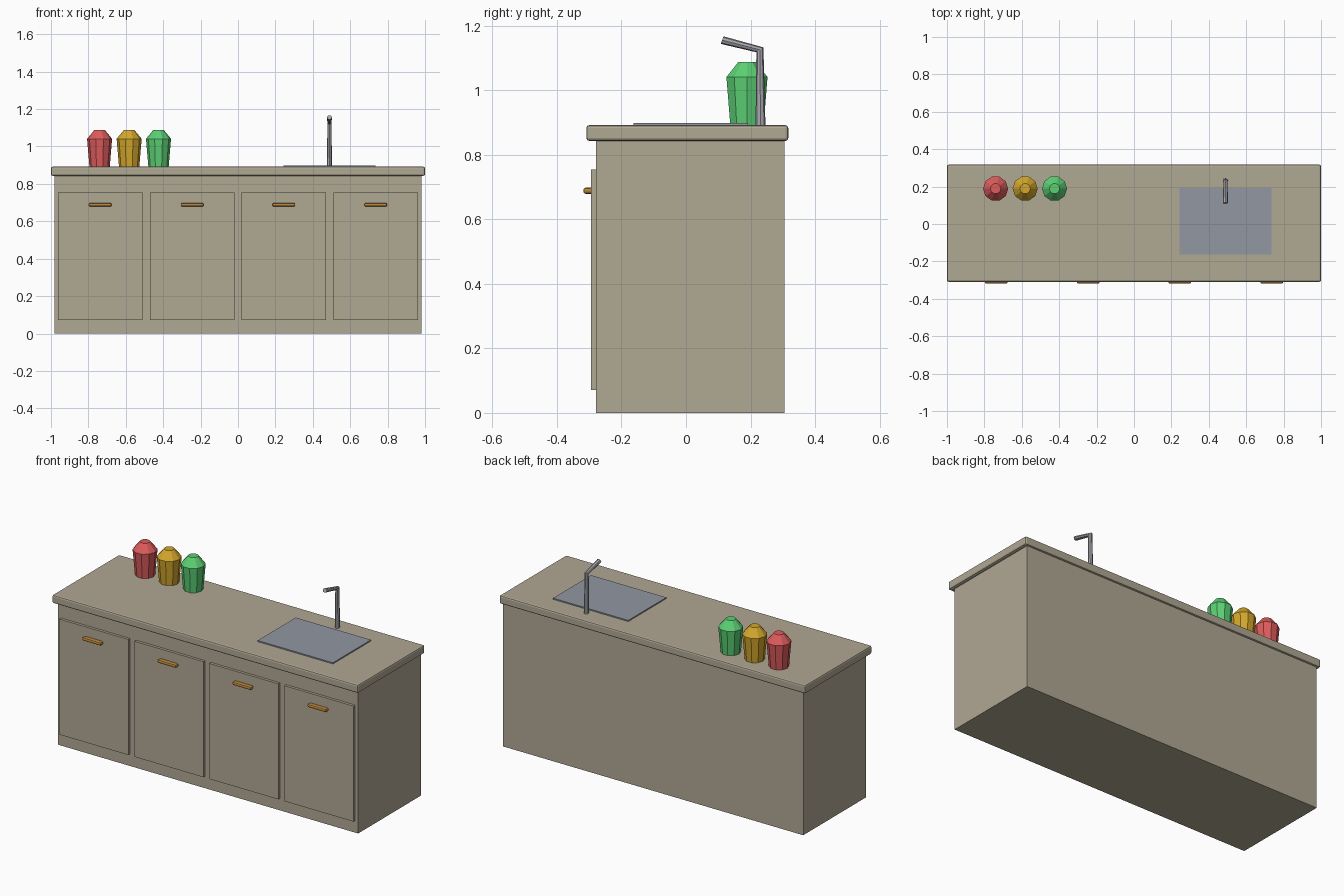
import bpy, bmesh, math
from mathutils import Vector

if "Cube" in bpy.data.objects:
    bpy.data.objects.remove(bpy.data.objects["Cube"])


def lin(c):
    c /= 255
    return c / 12.92 if c <= 0.04045 else ((c + 0.055) / 1.055) ** 2.4


def mat(name, r, g, b):
    m = bpy.data.materials.new(name)
    m.diffuse_color = (lin(r), lin(g), lin(b), 1)
    m.use_nodes = True
    m.node_tree.nodes["Principled BSDF"].inputs["Base Color"].default_value = m.diffuse_color
    return m


STONE = mat("warm_grey", 176, 168, 148)
SINK = mat("blue_grey", 146, 151, 161)
STEEL = mat("steel", 168, 168, 175)
WOOD = mat("brown", 186, 134, 58)
RED = mat("red", 222, 92, 92)
YELLOW = mat("yellow", 212, 168, 44)
GREEN = mat("green", 92, 208, 116)


def finish(name, bm, material):
    bmesh.ops.recalc_face_normals(bm, faces=bm.faces)
    me = bpy.data.meshes.new(name)
    bm.to_mesh(me)
    bm.free()
    me.materials.append(material)
    ob = bpy.data.objects.new(name, me)
    bpy.context.collection.objects.link(ob)
    return ob


def box(name, x, y, z, material, bevel=0, segments=2):
    bm = bmesh.new()
    bmesh.ops.create_cube(bm, size=1)
    for v in bm.verts:
        v.co = [lo + (c + 0.5) * (hi - lo) for c, (lo, hi) in zip(v.co, (x, y, z))]
    if bevel:
        bmesh.ops.bevel(bm, geom=bm.edges[:], offset=bevel, segments=segments,
                        profile=0.5, affect='EDGES')
    return finish(name, bm, material)


def loft(name, rings, sides, material):
    """Capped tube through rings of (centre, u axis, v axis)."""
    bm = bmesh.new()
    loops = []
    for c, u, v in rings:
        loops.append([bm.verts.new(Vector(c) + Vector(u) * math.cos(a) + Vector(v) * math.sin(a))
                      for a in (2 * math.pi * i / sides for i in range(sides))])
    for a, b in zip(loops, loops[1:]):
        for i in range(sides):
            j = (i + 1) % sides
            bm.faces.new((a[i], a[j], b[j], b[i]))
    bm.faces.new(loops[0][::-1])
    bm.faces.new(loops[-1])
    return finish(name, bm, material)


# cabinet and worktop
box("cabinet", (-0.981, 0.981), (-0.279, 0.306), (0, 0.85), STONE)
box("worktop", (-1, 1), (-0.309, 0.317), (0.843, 0.892), STONE, 0.009)

# doors with handles
for i, cx in enumerate((-0.737, -0.245, 0.245, 0.736)):
    box(f"door_{i + 1}", (cx - 0.226, cx + 0.226), (-0.295, -0.27), (0.071, 0.754), STONE)
    box(f"handle_{i + 1}", (cx - 0.061, cx + 0.061), (-0.318, -0.288), (0.679, 0.698), WOOD, 0.007)

# sink plate
box("sink", (0.243, 0.735), (-0.163, 0.192), (0.885, 0.899), SINK)

# tap: tapered post, mitred corner, spout
FX = 0.489
loft("tap", [
    ((FX, 0.231, 0.885), (0.0135, 0, 0), (0, 0.0155, 0)),
    ((FX, 0.229, 1.1255), (0.011, 0, 0), (0, 0.011, 0.0075)),
    ((FX, 0.112, 1.1555), (0.0135, 0, 0), (0, 0.004, 0.0118)),
], 8, STEEL)

# storage jars, ten-sided
for name, cx, m in (("red_jar", -0.74, RED), ("yellow_jar", -0.582, YELLOW), ("green_jar", -0.425, GREEN)):
    loft(name, [((cx, 0.189, z), (r, 0, 0), (0, r, 0))
                for r, z in ((0.054, 0.888), (0.067, 1.041), (0.028, 1.088))], 10, m)
